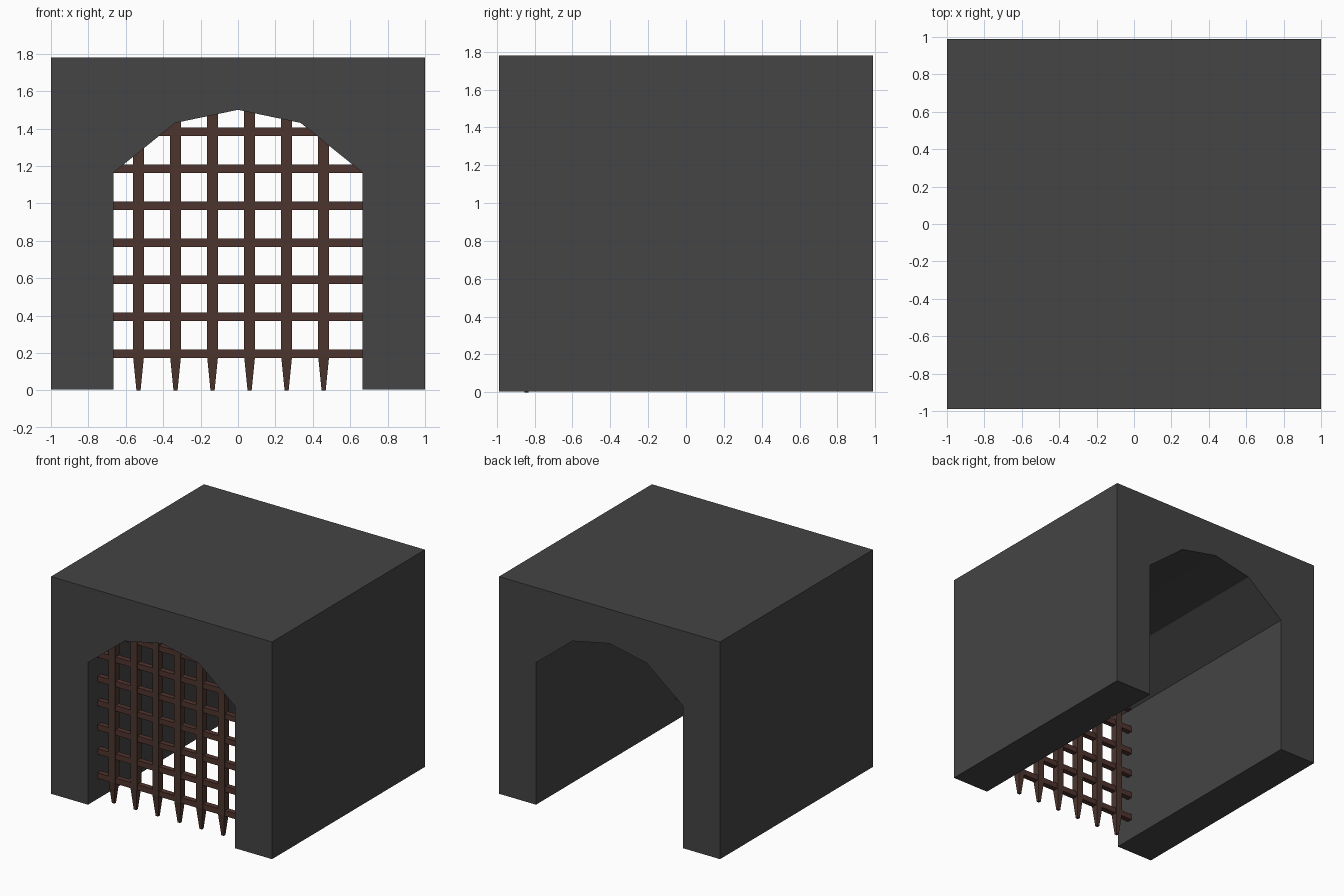
import bpy, bmesh

if "Cube" in bpy.data.objects:
    bpy.data.objects.remove(bpy.data.objects["Cube"])


def material(name, rgb):
    m = bpy.data.materials.new(name)
    m.diffuse_color = (*rgb, 1.0)
    m.use_nodes = True
    m.node_tree.nodes["Principled BSDF"].inputs["Base Color"].default_value = m.diffuse_color
    return m


STONE = material("dark stone", (0.058, 0.058, 0.058))
BROWN = material("brown timber", (0.072, 0.036, 0.027))
RUST = material("reddish brown timber", (0.078, 0.033, 0.027))


def finish(bm, name, mat):
    bmesh.ops.recalc_face_normals(bm, faces=bm.faces)
    mesh = bpy.data.meshes.new(name)
    bm.to_mesh(mesh)
    bm.free()
    mesh.materials.append(mat)
    obj = bpy.data.objects.new(name, mesh)
    bpy.context.collection.objects.link(obj)
    return obj


def add_stack(bm, x, y, sections):
    """Closed square prism through (z, half width) sections."""
    rings = [[bm.verts.new((x + sx * h, y + sy * h, z))
              for sx, sy in ((-1, -1), (1, -1), (1, 1), (-1, 1))]
             for z, h in sections]
    for a, b in zip(rings, rings[1:]):
        for i in range(4):
            j = (i + 1) % 4
            bm.faces.new((a[i], a[j], b[j], b[i]))
    bm.faces.new(rings[0][::-1])
    bm.faces.new(rings[-1])


BASE, TOP, HALF_DEPTH = 0.004, 1.78, 0.988
GATE_Y = -0.843

# gatehouse block: arched profile pushed through front to back
half = [(0.665, BASE), (0.665, 1.165), (0.335, 1.43)]
arch = half + [(0, 1.5)] + [(-x, z) for x, z in reversed(half)]
profile = arch + [(-1, BASE), (-1, TOP), (1, TOP), (1, BASE)]
bm = bmesh.new()
face = bm.faces.new([bm.verts.new((x, -HALF_DEPTH, z)) for x, z in profile])
ext = bmesh.ops.extrude_face_region(bm, geom=[face], use_keep_orig=True)
bmesh.ops.translate(bm, vec=(0, 2 * HALF_DEPTH, 0),
                    verts=[v for v in ext["geom"] if isinstance(v, bmesh.types.BMVert)])
bmesh.ops.recalc_face_normals(bm, faces=bm.faces)
bmesh.ops.triangulate(bm, faces=[f for f in bm.faces if len(f.verts) > 4])
finish(bm, "gatehouse_block", STONE)

# portcullis uprights with spiked feet
bm = bmesh.new()
for i in range(6):
    add_stack(bm, -0.532 + 0.198 * i, GATE_Y,
              [(0, 0.011), (0.18, 0.029), (1.6, 0.029)])
finish(bm, "portcullis_uprights", BROWN)

# portcullis crossbars, ends let into the side walls
bm = bmesh.new()
for i in range(7):
    r = bmesh.ops.create_cube(bm, size=1)
    bmesh.ops.scale(bm, vec=(1.37, 0.044, 0.046), verts=r["verts"])
    bmesh.ops.translate(bm, vec=(0, GATE_Y, 0.195 + 0.198 * i), verts=r["verts"])
finish(bm, "portcullis_crossbars", RUST)
